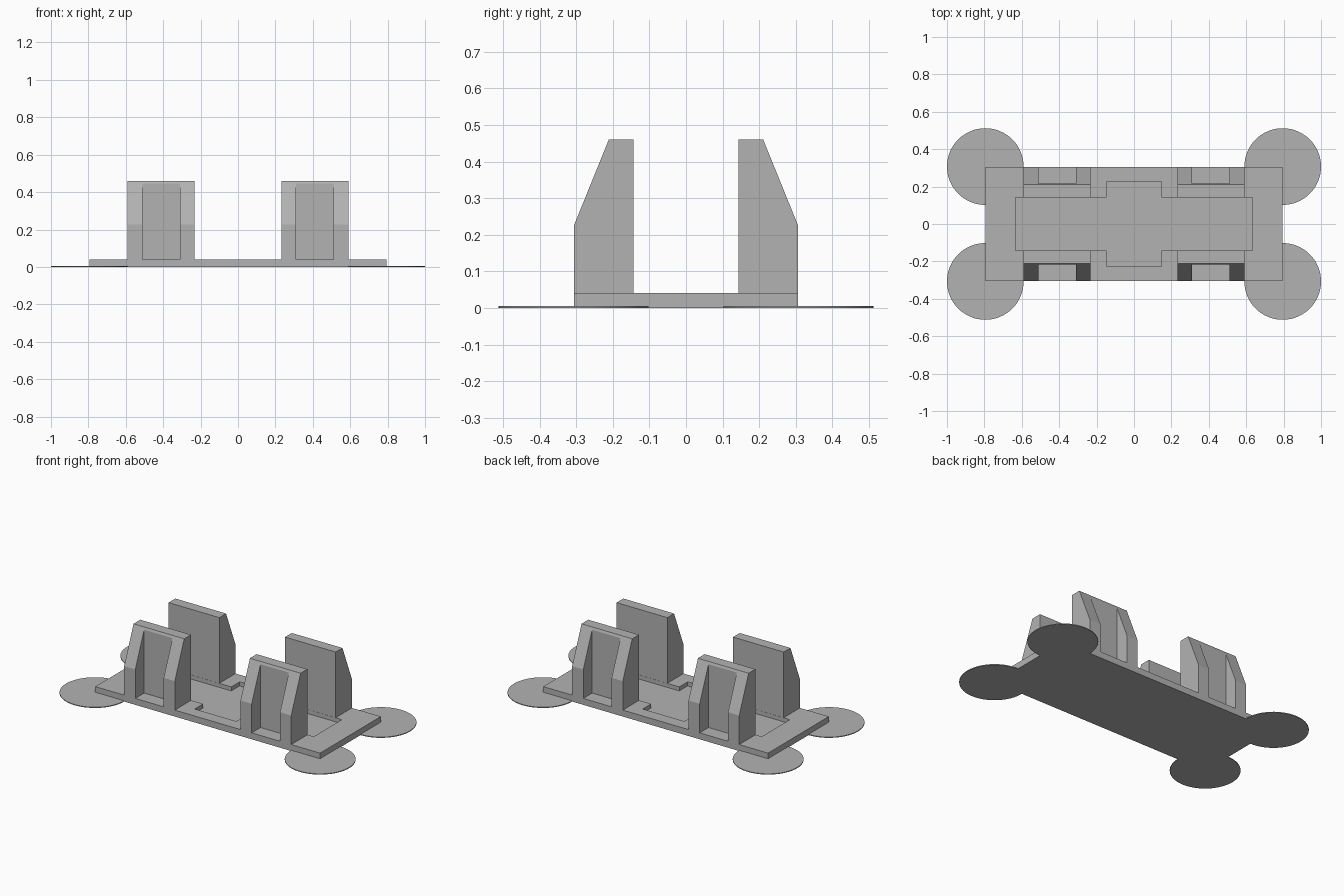
import bpy, bmesh
from mathutils import Vector

cube = bpy.data.objects.get("Cube")
if cube:
    bpy.data.objects.remove(cube, do_unlink=True)

GREY = (0.45, 0.45, 0.45, 1)
grey = bpy.data.materials.new("plain grey")
grey.use_nodes = True
grey.diffuse_color = GREY
grey.node_tree.nodes["Principled BSDF"].inputs["Base Color"].default_value = GREY


def add_object(name, bm):
    bmesh.ops.recalc_face_normals(bm, faces=bm.faces)
    mesh = bpy.data.meshes.new(name)
    bm.to_mesh(mesh)
    bm.free()
    mesh.materials.append(grey)
    obj = bpy.data.objects.new(name, mesh)
    bpy.context.collection.objects.link(obj)
    return obj


def prism(name, points, offset):
    """Extrude a flat outline of 3D points along an offset."""
    bm = bmesh.new()
    face = bm.faces.new([bm.verts.new(p) for p in points])
    top = bmesh.ops.extrude_face_region(bm, geom=[face])["geom"]
    verts = [v for v in top if isinstance(v, bmesh.types.BMVert)]
    bmesh.ops.translate(bm, verts=verts, vec=Vector(offset))
    return add_object(name, bm)


def box(name, x, y, z):
    outline = [(x[0], y[0], z[0]), (x[1], y[0], z[0]), (x[1], y[1], z[0]), (x[0], y[1], z[0])]
    return prism(name, outline, (0, 0, z[1] - z[0]))


def cut(obj, cutters):
    """Subtract the cutters, keep the result and remove the cutters."""
    for c in cutters:
        c.hide_render = True
        mod = obj.modifiers.new("cut", 'BOOLEAN')
        mod.operation, mod.solver, mod.object = 'DIFFERENCE', 'EXACT', c
    bpy.context.view_layer.update()
    graph = bpy.context.evaluated_depsgraph_get()
    mesh = bpy.data.meshes.new_from_object(obj.evaluated_get(graph))
    obj.modifiers.clear()
    obj.data = mesh
    for c in cutters:
        bpy.data.objects.remove(c, do_unlink=True)


PLATE_X, PLATE_Y, PLATE_Z = 0.794, 0.306, 0.041
FLOOR = 0.015

# Base plate with a shallow cross-shaped recess
plate = box("base_plate", (-PLATE_X, PLATE_X), (-PLATE_Y, PLATE_Y), (0, PLATE_Z))
quarter = [(0.634, 0.142), (0.147, 0.142), (0.147, 0.227)]
cross = quarter + [(-x, y) for x, y in reversed(quarter)]
cross += [(-x, -y) for x, y in cross]
cut(plate, [prism("recess_cutter", [(x, y, FLOOR) for x, y in cross], (0, 0, 0.1))])

# Thin round pads under the plate corners
for sx, side in ((-1, "right"), (1, "left")):
    for sy, end in ((-1, "front"), (1, "back")):
        bm = bmesh.new()
        bmesh.ops.create_cone(bm, cap_ends=True, segments=64, radius1=0.205, radius2=0.205, depth=0.005)
        bmesh.ops.translate(bm, verts=bm.verts, vec=(sx * 0.795, sy * 0.307, 0.0025))
        add_object(f"{end}_{side}_pad", bm)

# Upright brackets: sloped profile, outer pocket between two ribs, four screw holes
profile = [(0.143, PLATE_Z), (PLATE_Y, PLATE_Z), (PLATE_Y, 0.226), (0.211, 0.46), (0.143, 0.46)]
HALF = 0.179
for sx, side in ((-1, "right"), (1, "left")):
    for sy, end in ((-1, "front"), (1, "back")):
        cx = sx * 0.411
        bracket = prism(f"{end}_{side}_bracket",
                        [(cx - HALF, sy * y, z) for y, z in profile], (2 * HALF, 0, 0))
        ys = sorted((sy * 0.217, sy * 0.4))
        cutters = [box("pocket_cutter", (cx - 0.1, cx + 0.1), ys, (0, 0.6))]
        for dx in (-0.067, 0.067):
            for z in (0.12, 0.384):
                bm = bmesh.new()
                bmesh.ops.create_cone(bm, cap_ends=True, segments=24, radius1=0.012, radius2=0.012, depth=0.3)
                for v in bm.verts:
                    v.co = (v.co.x + cx + dx, v.co.z + sy * 0.2, v.co.y + z)
                cutters.append(add_object("hole_cutter", bm))
        cut(bracket, cutters)
